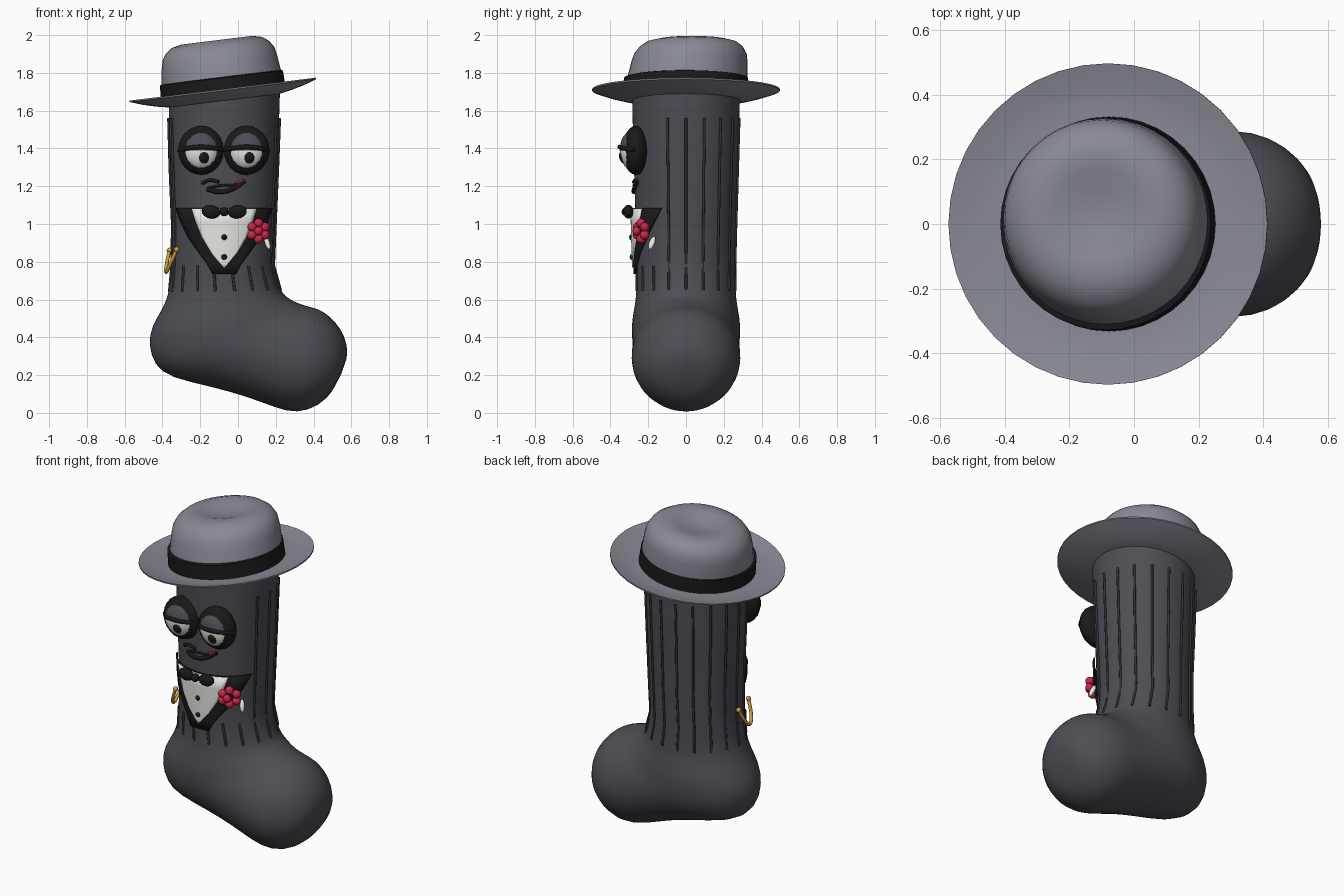
import bpy, bmesh, math
from mathutils import Vector, Matrix

if "Cube" in bpy.data.objects:
    bpy.data.objects.remove(bpy.data.objects["Cube"])


def material(name, color):
    m = bpy.data.materials.new(name)
    m.use_nodes = True
    m.diffuse_color = (*color, 1)
    m.node_tree.nodes["Principled BSDF"].inputs["Base Color"].default_value = (*color, 1)
    return m


SLATE = material("slate wool", (.075, .075, .092))
DARK = material("dark rib", (.03, .03, .036))
GREY = material("grey felt", (.25, .25, .3))
BLACK = material("black", (.01, .01, .01))
WHITE = material("white", (.8, .8, .77))
RED = material("red", (.6, .02, .07))
GOLD = material("gold", (.58, .34, .05))


def finish(obj, *mats, angle=40):
    for m in mats:
        obj.data.materials.append(m)
    bpy.ops.object.select_all(action='DESELECT')
    obj.select_set(True)
    bpy.context.view_layer.objects.active = obj
    bpy.ops.object.shade_smooth_by_angle(angle=math.radians(angle))
    return obj


def loft(name, rings, mat, closed=True, cap=False, angle=40):
    """Skin a list of point rows."""
    bm = bmesh.new()
    rows = [[bm.verts.new(p) for p in ring] for ring in rings]
    n = len(rows[0])
    for a, b in zip(rows, rows[1:]):
        for i in range(n if closed else n - 1):
            j = (i + 1) % n
            bm.faces.new((a[i], a[j], b[j], b[i]))
    if cap:
        bm.faces.new(rows[-1])
    bmesh.ops.recalc_face_normals(bm, faces=bm.faces)
    mesh = bpy.data.meshes.new(name)
    bm.to_mesh(mesh)
    bm.free()
    obj = bpy.data.objects.new(name, mesh)
    bpy.context.collection.objects.link(obj)
    return finish(obj, mat, angle=angle)


def ball(name, loc, size, *mats, rot=(0, 0, 0), seg=24):
    bpy.ops.mesh.primitive_uv_sphere_add(segments=seg, ring_count=seg // 2, location=loc, rotation=rot)
    obj = bpy.context.object
    obj.name = name
    obj.scale = size
    return finish(obj, *mats)


def tube(name, paths, radius, mat, smooth=True):
    curve = bpy.data.curves.new(name, 'CURVE')
    curve.dimensions = '3D'
    curve.bevel_depth = radius
    curve.bevel_resolution = 2
    curve.use_fill_caps = True
    curve.resolution_u = 6
    for path in paths:
        s = curve.splines.new('BEZIER' if smooth else 'POLY')
        pts = s.bezier_points if smooth else s.points
        pts.add(len(path) - 1)
        for p, co in zip(pts, path):
            if smooth:
                p.co = co
                p.handle_left_type = p.handle_right_type = 'AUTO'
            else:
                p.co = (*co, 1)
    curve.materials.append(mat)
    obj = bpy.data.objects.new(name, curve)
    bpy.context.collection.objects.link(obj)
    return obj


# Sock: each section spans from the heel/sole side to the shin/instep side, plus half width
SECTIONS = [
    (-.37, 1.74, .225, 1.74, .288), (-.367, 1.56, .22, 1.56, .285),
    (-.36, 1.3, .21, 1.3, .277), (-.347, 1.0, .197, 1.0, .268),
    (-.35, .78, .188, .78, .262), (-.363, .64, .225, .65, .263),
    (-.40, .55, .25, .62, .27), (-.46, .46, .28, .6, .28),
    (-.477, .36, .31, .585, .288), (-.445, .25, .34, .575, .288),
    (-.36, .185, .37, .565, .285), (-.15, .14, .41, .555, .283),
    (.05, .085, .45, .54, .29), (.2, .025, .5, .5, .29),
    (.31, -.005, .55, .44, .255), (.43, .035, .58, .36, .19),
    (.51, .12, .58, .28, .11)]


def section_point(sec, t, off=0):
    a, b = Vector((sec[0], 0, sec[1])), Vector((sec[2], 0, sec[3]))
    half = (b - a) / 2
    return ((a + b) / 2 + half * (1 + off / half.length) * math.cos(t)
            + Vector((0, (sec[4] + off) * math.sin(t), 0)))


N = 32
sock = loft("sock_body", [[section_point(s, math.tau * i / N) for i in range(N)]
                          for s in SECTIONS], SLATE, cap=True, angle=80)
sub = sock.modifiers.new("smooth", 'SUBSURF')
sub.levels = sub.render_levels = 1

# Knit ribs: long round the sides and back, short below the jacket
ribs = []
for k in range(18):
    t = math.radians(20 * k)
    first = 4 if math.sin(t) < -.5 else 1
    ribs.append([section_point(s, t, .001) for s in SECTIONS[first:6]])
tube("knit_ribs", ribs, .007, DARK, smooth=False)

# Hat, modelled upright and tilted to one side
TILT = Matrix.Translation((-.08, 0, 1.708)) @ Matrix.Rotation(math.radians(-7), 4, 'Y')


def lathe(name, profile, mat, lean=0, cap=False):
    rings = [[TILT @ Vector((r * math.cos(math.tau * i / 40),
                             r * math.sin(math.tau * i / 40) + lean * z, z))
              for i in range(40)] for r, z in profile]
    return loft(name, rings, mat, cap=cap, angle=60)


lathe("hat_brim", [(.2, -.055), (.3, -.055), (.36, -.043), (.43, -.025), (.497, -.002),
                   (.497, .006), (.43, -.012), (.37, -.02), (.31, -.02)], GREY)
lathe("hat_band", [(.31, -.025), (.332, -.022), (.328, .066), (.31, .07)], BLACK)
lathe("hat_crown", [(.322, .0), (.318, .07), (.308, .15), (.298, .195), (.275, .23), (.24, .255),
                    (.19, .267), (.14, .262), (.08, .245), (.02, .238)], GREY, lean=.12, cap=True)

# Eyes: dark rim, lidded eyeball, pupil and heavy lid line
for side, x in (("right", -.195), ("left", .045)):
    ball(side + "_eye_rim", (x, -.265, 1.39), (.122, .072, .13), BLACK)
    eye = ball(side + "_eyeball", (x, -.285, 1.39), (.096, .066, .104), WHITE, SLATE)
    for f in eye.data.polygons:
        f.material_index = int(f.center.z > 0)
    ball(side + "_pupil", (x + .012, -.3, 1.36), (.044, .055, .05), BLACK)
    tube(side + "_lid_line", [[(x - .118, -.27, 1.39), (x - .065, -.333, 1.402), (x, -.352, 1.408),
                               (x + .065, -.333, 1.402), (x + .118, -.27, 1.39)]], .012, BLACK)

CX = -.073


def front(x, z, off):
    """Point on the front of the leg, pushed out by off."""
    for s, e in zip(SECTIONS, SECTIONS[1:]):
        if s[1] >= z >= e[1]:
            f = (s[1] - z) / (s[1] - e[1])
            rx = ((s[2] - s[0]) * (1 - f) + (e[2] - e[0]) * f) / 2 + off
            ry = s[4] * (1 - f) + e[4] * f + off
            return Vector((x, -ry * math.sqrt(max(0, 1 - ((x - CX) / rx) ** 2)), z))


def on_front(points, off):
    return [front(x, z, off) for x, z in points]


# Smirking mouth
tube("upper_lip", [on_front([(-.19, 1.215), (-.15, 1.232), (-.1, 1.222)], .004)], .009, BLACK)
tube("lower_lip", [on_front([(-.165, 1.185), (-.1, 1.17), (-.03, 1.185), (.035, 1.228)], .004)], .012, BLACK)
tube("mouth_line", [on_front([(-.16, 1.19), (-.08, 1.205), (-.01, 1.208), (.03, 1.226)], .002)], .007, BLACK)
tube("mouth_red", [on_front([(-.01, 1.216), (.03, 1.234)], .006)], .006, RED)


def panel(name, rows, off, mat):
    """Curved cloth panel; rows are (height, half width)."""
    rings = [[front(CX + w * (i / 8 - 1), z, off) for i in range(17)] for z, w in rows]
    obj = loft(name, rings, mat, closed=False, angle=60)
    solid = obj.modifiers.new("cloth", 'SOLIDIFY')
    solid.thickness = .009
    solid.offset = 0


# Jacket and shirt front
panel("jacket", [(1.085, .256), (1.01, .228), (.93, .19), (.85, .135), (.79, .09), (.735, .062)], .012, BLACK)
panel("shirt_front", [(1.083, .172), (1.01, .15), (.93, .118), (.85, .07), (.79, .02), (.77, .002)], .02, WHITE)
for i, z in enumerate((.93, .825)):
    ball("shirt_button_%d" % (i + 1), front(CX, z, .026), (.015, .009, .015), BLACK, seg=12)

# Bow tie
for side, s in (("right", -1), ("left", 1)):
    ball(side + "_bow", (CX + s * .07, -.305, 1.065), (.05, .028, .036), BLACK, rot=(0, s * -.15, 0), seg=16)
ball("bow_knot", (CX, -.315, 1.065), (.024, .026, .024), BLACK, seg=16)

# Flower with a pale leaf
ball("flower_centre", (.108, -.262, .963), (.024, .022, .024), RED, seg=12)
for k in range(6):
    a = math.tau * (k + .5) / 6
    ball("flower_petal_%d" % (k + 1), (.108 + .04 * math.cos(a), -.238 + .022 * math.cos(a),
                                       .963 + .042 * math.sin(a)), (.025, .025, .025), RED, seg=12)
ball("flower_leaf", (.155, -.18, .9), (.014, .016, .038), WHITE, rot=(-.35, -.3, 0), seg=12)

# Gold chain hanging on the side
ends = [(-.363, 0, .86), (-.325, -.15, .865)]
tube("gold_chain", [[ends[0], (-.38, -.045, .775), (-.38, -.085, .745), (-.365, -.12, .775), ends[1]]], .01, GOLD)
for i, p in enumerate(ends):
    ball("chain_stud_%d" % (i + 1), p, (.015, .015, .015), GOLD, seg=12)
